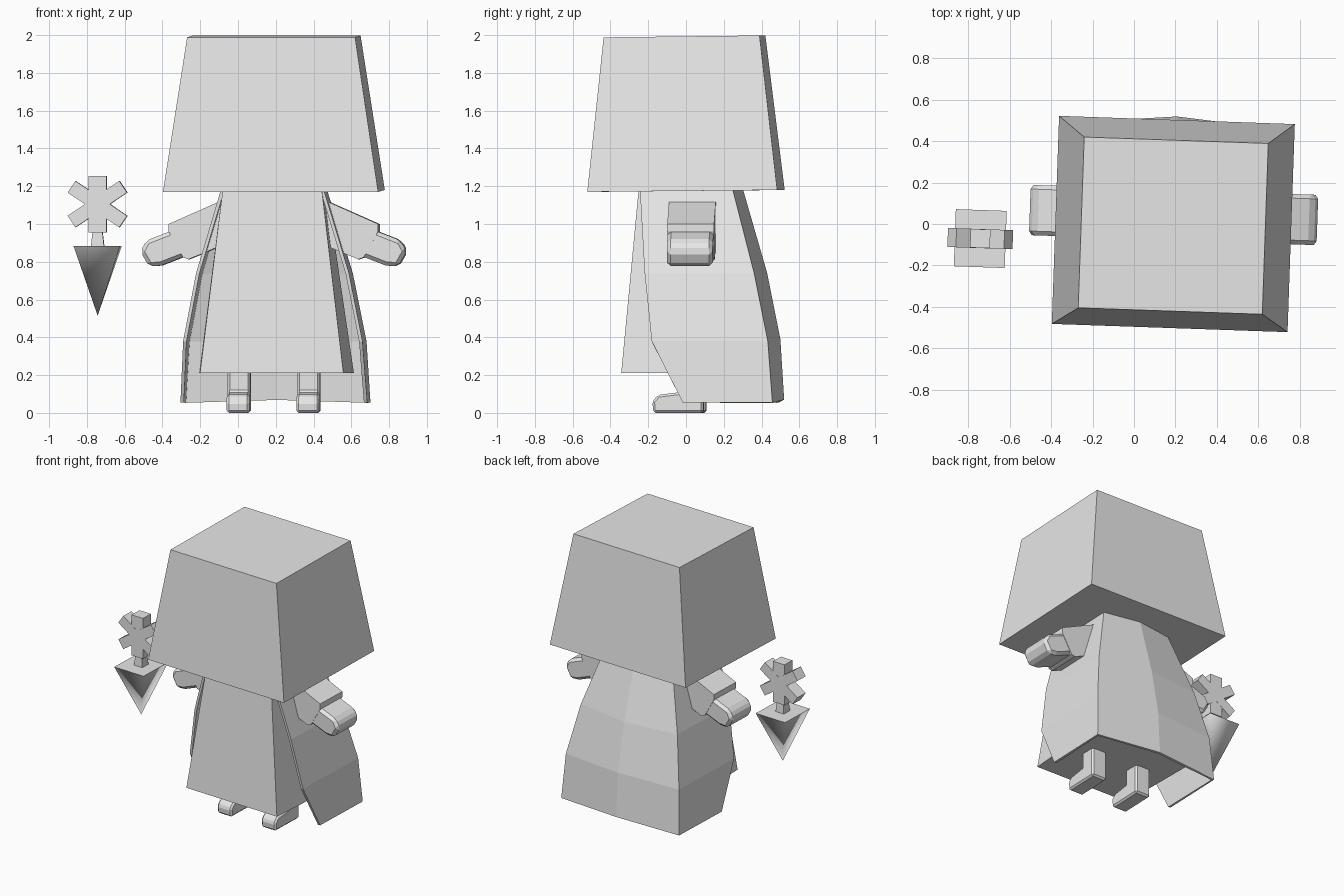
import bpy, bmesh, math
from mathutils import Matrix, Vector

if "Cube" in bpy.data.objects:
    bpy.data.objects.remove(bpy.data.objects["Cube"])

grey = bpy.data.materials.new("plain_grey")
grey.diffuse_color = (0.8, 0.8, 0.8, 1)
grey.use_nodes = True
grey.node_tree.nodes["Principled BSDF"].inputs["Base Color"].default_value = grey.diffuse_color

# The whole figure stands off-centre and is turned slightly
PLACE = Matrix.Translation((0.19, 0, 0)) @ Matrix.Rotation(math.radians(-2), 4, 'Z')


def make(name, verts, faces, closed=True):
    bm = bmesh.new()
    vs = [bm.verts.new(v) for v in verts]
    for f in faces:
        bm.faces.new([vs[i] for i in f])
    if closed:
        bmesh.ops.recalc_face_normals(bm, faces=bm.faces)
    mesh = bpy.data.meshes.new(name)
    bm.to_mesh(mesh)
    bm.free()
    mesh.materials.append(grey)
    ob = bpy.data.objects.new(name, mesh)
    bpy.context.collection.objects.link(ob)
    ob.matrix_world = PLACE
    return ob


def loft(name, rings):
    """Closed solid through rings with equal point counts."""
    n = len(rings[0])
    faces = [list(range(n)), [n * (len(rings) - 1) + i for i in range(n)]]
    for r in range(len(rings) - 1):
        for i in range(n):
            j = (i + 1) % n
            faces.append([r * n + i, r * n + j, (r + 1) * n + j, (r + 1) * n + i])
    return make(name, [p for ring in rings for p in ring], faces)


def rect(cx, cy, hx, hy, z, slope=0.0):
    return [(cx + sx * hx, cy + sy * hy, z + slope * sy)
            for sx, sy in ((-1, -1), (1, -1), (1, 1), (-1, 1))]


def prism_y(name, profile, y0, y1):
    return loft(name, [[(x, y, z) for x, z in profile] for y in (y0, y1)])


def bevel(ob, width):
    m = ob.modifiers.new("bevel", 'BEVEL')
    m.width = width
    m.segments = 1
    m.limit_method = 'ANGLE'


# Large tapered head block
loft("head", [rect(0, 0, 0.57, 0.503, 1.175, 0.005),
              rect(0, -0.008, 0.445, 0.413, 1.993, 0.005)])

# Tapered gown with a slightly wider back
loft("gown", [
    [(-0.38, -0.33, 0.21), (0.38, -0.33, 0.21), (0.41, 0.40, 0.21), (-0.41, 0.40, 0.21)],
    [(-0.26, -0.24, 1.2), (0.26, -0.24, 1.2), (0.27, 0.20, 1.2), (-0.27, 0.20, 1.2)]])

# Thin cloak round the sides and back, with a ridge down the middle of the back
# rows: half width, front y, corner y, ridge y, front z, back z
rows = [(0.495, 0.00, 0.475, 0.520, 0.055, 0.07),
        (0.475, -0.165, 0.450, 0.500, 0.38, 0.39),
        (0.405, -0.205, 0.375, 0.430, 0.74, 0.74),
        (0.270, -0.235, 0.255, 0.300, 1.19, 1.19)]
verts, faces = [], []
for hw, fy, cy, ry, fz, bz in rows:
    verts += [(-hw, fy, fz), (-hw, cy, fz), (0, ry, bz), (hw, cy, fz), (hw, fy, fz)]
for r in range(3):
    for i in range(4):
        a = r * 5 + i
        faces.append([a + 1, a, a + 5, a + 6])
cloak = make("cloak", verts, faces, closed=False)
sol = cloak.modifiers.new("thickness", 'SOLIDIFY')
sol.thickness = 0.018
sol.offset = -1

# Legs with feet, sleeves and hands on both sides
leg = [(-0.165, 0), (0.10, 0), (0.10, 0.3), (-0.02, 0.3), (-0.02, 0.11),
       (-0.14, 0.095), (-0.17, 0.06)]
sleeve = [(0.20, 1.16), (0.25, 1.19), (0.555, 1.0), (0.555, 0.96),
          (0.478, 0.823), (0.45, 0.813), (0.36, 0.85), (0.20, 0.92)]
sleeve[1] = (0.25, 1.135)
hand = [(0.50, 0.98), (0.673, 0.913), (0.705, 0.855), (0.66, 0.775),
        (0.595, 0.78), (0.44, 0.84)]
for side, s in (("left", -1), ("right", 1)):
    c = 0.185 * s
    foot = loft(side + "_leg", [[(x, y, z) for y, z in leg] for x in (c - 0.06, c + 0.06)])
    bevel(foot, 0.012)
    prism_y(side + "_sleeve", [(s * x, z) for x, z in sleeve], -0.08, 0.168)
    bevel(prism_y(side + "_hand", [(s * x, z) for x, z in hand], -0.078, 0.165), 0.02)

# Floating spike: upside-down pyramid with a flat base
tx, ty = -0.93, -0.103
spike = make("spike_blade", rect(tx, ty, 0.123, 0.138, 0.883) + [(tx, ty, 0.515)],
             [(0, 1, 2, 3), (0, 1, 4), (1, 2, 4), (2, 3, 4), (3, 0, 4)])
for p in spike.data.polygons:
    p.use_smooth = len(p.vertices) == 3
spike.data.set_sharp_from_angle(angle=math.radians(130))
for e in spike.data.edges:
    if 4 not in e.vertices:
        e.use_edge_sharp = True

# Spike neck, upright handle and two crossing bars
loft("spike_neck", [rect(tx, ty, 0.035, 0.035, 0.88), rect(tx, ty, 0.026, 0.03, 0.96)])
loft("spike_handle", [rect(tx, ty, 0.048, 0.045, 0.955), rect(tx, ty, 0.048, 0.045, 1.255)])
for name, angle in (("cross_bar_up", 34), ("cross_bar_down", -34)):
    rot = Matrix.Rotation(math.radians(-angle), 3, 'Y')
    ends = []
    for x in (-0.165, 0.165):
        ring = []
        for y, z in ((-0.046, -0.037), (0.046, -0.037), (0.046, 0.037), (-0.046, 0.037)):
            ring.append(rot @ Vector((x, y, z)) + Vector((tx, ty, 1.105)))
        ends.append(ring)
    loft(name, ends)
